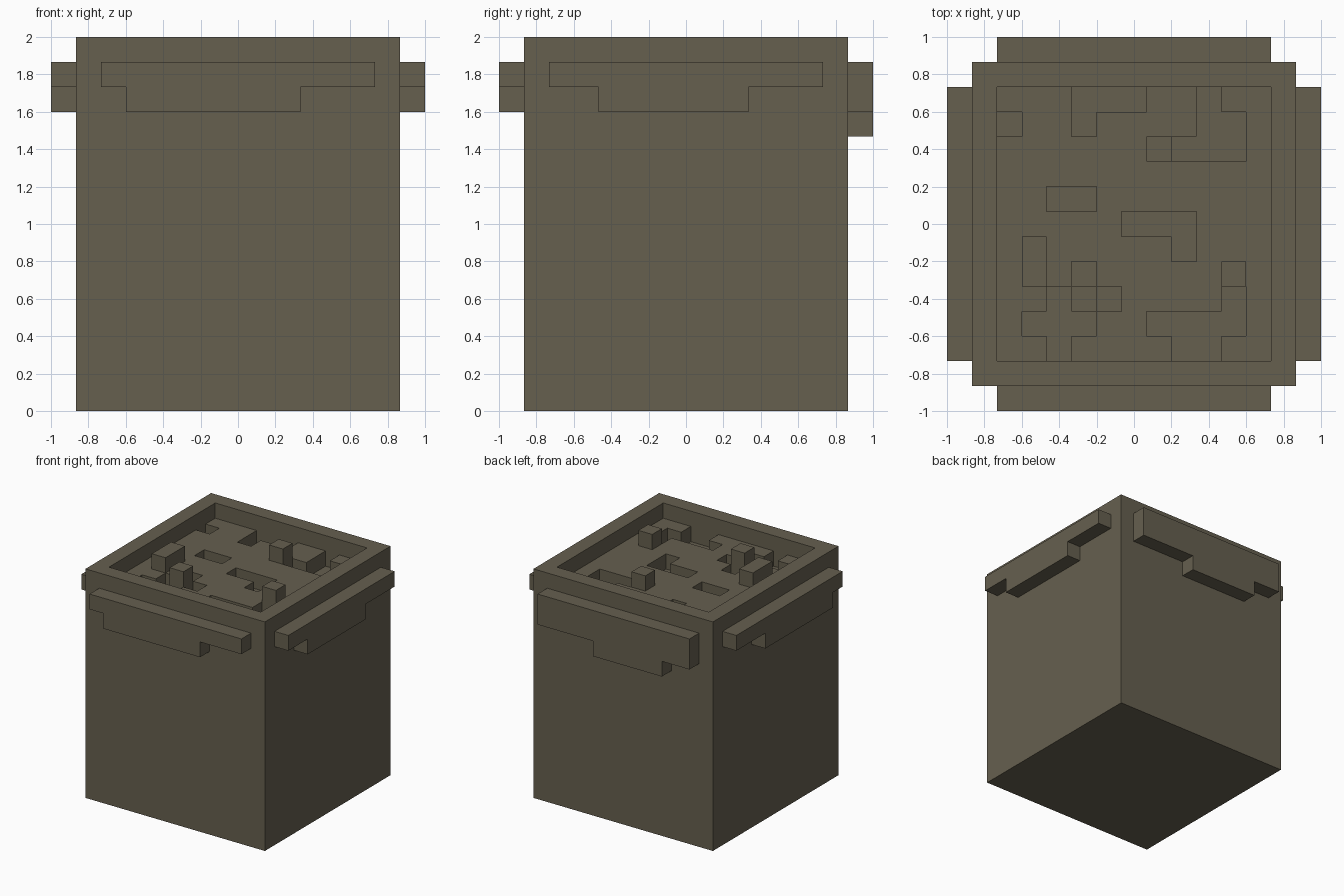
import bpy, bmesh, math
from mathutils import Matrix

if "Cube" in bpy.data.objects:
    bpy.data.objects.remove(bpy.data.objects["Cube"])

U = 2 / 15          # size of one block
HALF = 6.5 * U      # half width of the body
CAV = 5.5 * U       # half width of the sunken top

stone = bpy.data.materials.new("weathered_stone")
stone.use_nodes = True
COLOR = (0.133, 0.116, 0.078, 1)
stone.diffuse_color = COLOR
bsdf = stone.node_tree.nodes["Principled BSDF"]
bsdf.inputs["Base Color"].default_value = COLOR
bsdf.inputs["Roughness"].default_value = 0.9


def finish(name, bm):
    bmesh.ops.recalc_face_normals(bm, faces=bm.faces)
    mesh = bpy.data.meshes.new(name)
    bm.to_mesh(mesh)
    bm.free()
    mesh.materials.append(stone)
    obj = bpy.data.objects.new(name, mesh)
    bpy.context.collection.objects.link(obj)


def extrude(bm, faces, vec):
    new = bmesh.ops.extrude_face_region(bm, geom=faces, use_keep_orig=True)["geom"]
    verts = [v for v in new if isinstance(v, bmesh.types.BMVert)]
    bmesh.ops.translate(bm, verts=verts, vec=vec)


def cell(face):
    c = face.calc_center_median()
    return math.floor((c.x + CAV) / U), math.floor((c.y + CAV) / U)


def push(bm, wanted, dz):
    """Move the level faces whose cell passes the test, leaving walls behind."""
    bm.normal_update()
    faces = [f for f in bm.faces if abs(f.normal.z) > 0.9 and wanted(cell(f))]
    extrude(bm, faces, (0, 0, dz))
    bmesh.ops.delete(bm, geom=faces, context="FACES")


# Sunken and raised cells of the top, as row: columns
PITS = {0: "2 7 8", 1: "1 2 3 6 7 8 9", 2: "2 4 9", 3: "3", 4: "7", 5: "5 6 7",
        6: "2 3", 8: "7 8 9", 9: "0 3 8 9", 10: "3 4 5 8"}
BUMPS = {2: "3", 3: "1 9", 4: "1", 8: "6"}


def listed(table):
    cells = {(int(c), row) for row, cols in table.items() for c in cols.split()}
    return lambda ij: ij in cells


# Body: top grid with a sunken, eroded floor, then walls and base
bm = bmesh.new()
bmesh.ops.create_grid(bm, x_segments=13, y_segments=13, size=HALF,
                      matrix=Matrix.Translation((0, 0, 2)))
push(bm, lambda ij: 0 <= min(ij) and max(ij) <= 10, -U)
push(bm, listed(PITS), -U)
push(bm, listed(BUMPS), U)
rim = [e for e in bm.edges if e.is_boundary]
for v in bmesh.ops.extrude_edge_only(bm, edges=rim)["geom"]:
    if isinstance(v, bmesh.types.BMVert):
        v.co.z = 0
base = [e for e in bm.edges if e.is_boundary]
bmesh.ops.edgeloop_fill(bm, edges=base)
finish("body", bm)


# Stepped ledges around the upper walls
def ledge(name, turn, rows, start, end):
    top, mid, low = 14 * U, (14 - rows) * U, (13 - rows) * U
    a, b = start * U - CAV, end * U - CAV
    profile = [(-CAV, top), (-CAV, mid), (a, mid), (a, low),
               (b, low), (b, mid), (CAV, mid), (CAV, top)]
    bm = bmesh.new()
    face = bm.faces.new([bm.verts.new((t, -HALF, z)) for t, z in profile])
    extrude(bm, [face], (0, -U, 0))
    bm.transform(Matrix.Rotation(math.radians(turn), 4, "Z"))
    finish(name, bm)


ledge("front_ledge", 0, 1, 1, 8)
ledge("left_ledge", 90, 1, 2, 8)
ledge("back_ledge", 180, 2, 4, 9)
ledge("right_ledge", 270, 1, 3, 10)
